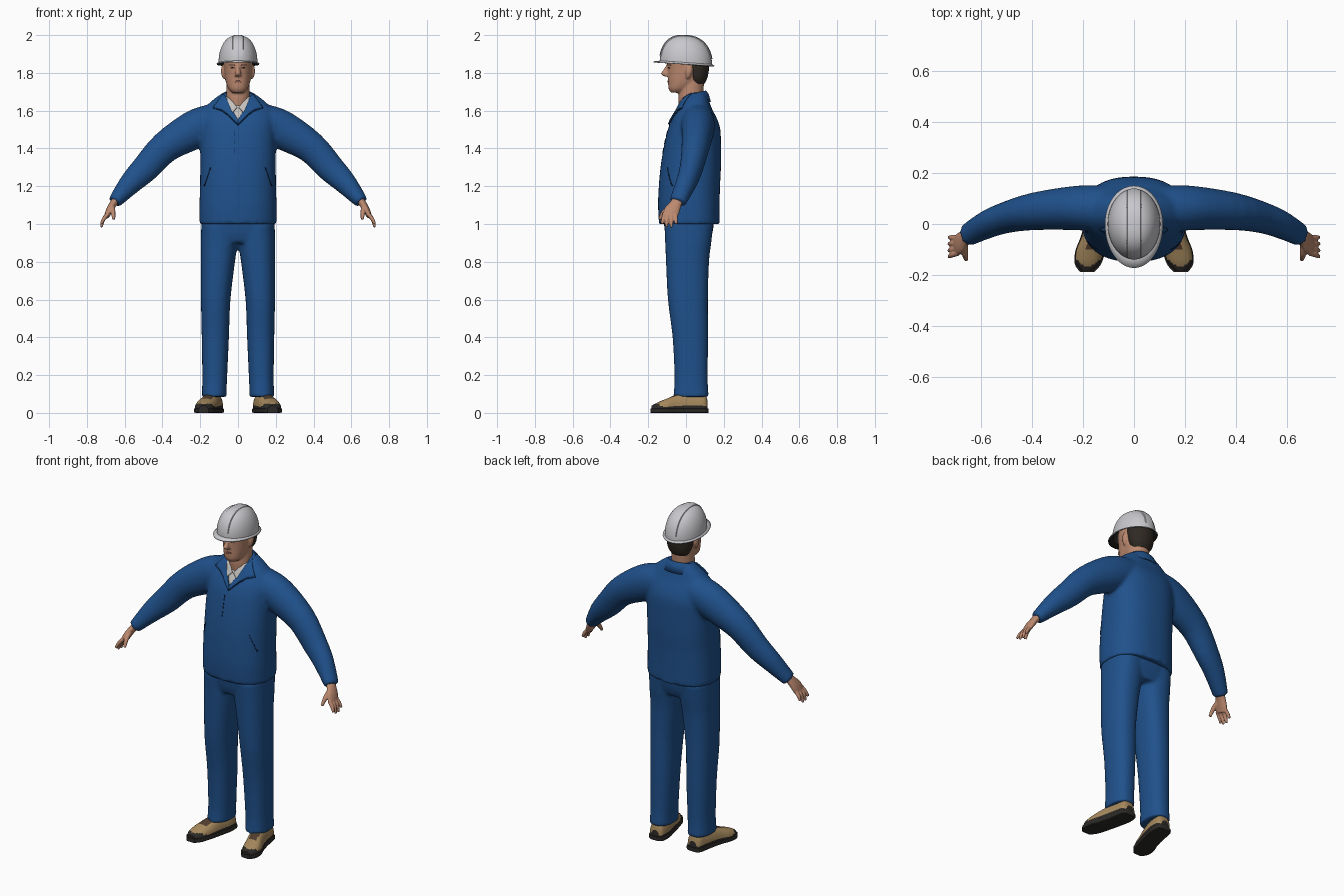
import bpy, bmesh, math
from mathutils import Vector
from mathutils.bvhtree import BVHTree

if "Cube" in bpy.data.objects:
    bpy.data.objects.remove(bpy.data.objects["Cube"])


def mat(name, r, g, b):
    m = bpy.data.materials.new(name)
    m.diffuse_color = (r, g, b, 1)
    m.use_nodes = True
    m.node_tree.nodes["Principled BSDF"].inputs["Base Color"].default_value = m.diffuse_color
    return m


BLUE = mat("work_blue", .014, .082, .26)
SEAM = mat("seam_navy", .004, .02, .07)
SKIN = mat("skin", .50, .25, .16)
LIP = mat("lip", .38, .15, .11)
HAIR = mat("hair_brown", .03, .023, .017)
WHITE = mat("helmet_grey", .58, .58, .61)
DARK = mat("dark_rubber", .025, .023, .02)
TAN = mat("tan_leather", .38, .25, .11)
BROWN = mat("brown_leather", .08, .045, .027)
SHIRT = mat("shirt_white", .55, .53, .51)


def finish(name, bm, mats, angle=40, recalc=True):
    if recalc:
        bmesh.ops.recalc_face_normals(bm, faces=bm.faces)
    me = bpy.data.meshes.new(name)
    bm.to_mesh(me)
    bm.free()
    for m in mats:
        me.materials.append(m)
    me.shade_smooth()
    me.set_sharp_from_angle(angle=math.radians(angle))
    ob = bpy.data.objects.new(name, me)
    bpy.context.collection.objects.link(ob)
    return ob


def blend(ob, voxel, rounds):
    """Fuse overlapping volumes into one smooth skin."""
    r = ob.modifiers.new("fuse", 'REMESH')
    r.mode = 'VOXEL'
    r.voxel_size = voxel
    r.use_smooth_shade = True
    s = ob.modifiers.new("soften", 'SMOOTH')
    s.factor = .5
    s.iterations = rounds


def resample(pts, k):
    """Smooth curve through the stations, k steps per span."""
    out = []
    for i in range(len(pts) - 1):
        p = [pts[max(0, min(len(pts) - 1, i + d))] for d in (-1, 0, 1, 2)]
        for j in range(k):
            t = j / k
            out.append([.5 * (2 * b + (c - a) * t + (2 * a - 5 * b + 4 * c - d) * t * t
                              + (3 * b - a - 3 * c + d) * t ** 3) for a, b, c, d in zip(*p)])
    return out + [list(pts[-1])]


def tube(bm, pts, axis=None, n=32, p=2.0, k=3, side=1):
    """Loft of superellipses; stations are x, y, z, radius a, radius b."""
    pts = resample(pts, k)
    rings = []
    for i, (x, y, z, ra, rb) in enumerate(pts):
        if axis == 'Z':
            A, B = Vector((0, 1, 0)), Vector((1, 0, 0))
        elif axis == 'Y':
            A, B = Vector((0, 0, 1)), Vector((1, 0, 0))
        else:
            T = (Vector(pts[min(i + 1, len(pts) - 1)][:3]) - Vector(pts[max(i - 1, 0)][:3])).normalized()
            A = Vector((0, 1, 0))
            A = (A - T * A.dot(T)).normalized()
            B = T.cross(A)
        ring = []
        for j in range(n):
            c, s = math.cos(j * math.tau / n), math.sin(j * math.tau / n)
            c, s = [math.copysign(abs(v) ** (2 / p), v) for v in (c, s)]
            v = Vector((x, y, z)) + A * ra * c + B * rb * s
            ring.append(bm.verts.new((v.x * side, v.y, v.z)))
        rings.append(ring)
    for a, b in zip(rings, rings[1:]):
        for j in range(n):
            bm.faces.new((a[j], a[j - 1], b[j - 1], b[j]))
    bm.faces.new(rings[0])
    bm.faces.new(rings[-1])


def body(rows):
    return [(0, cy, z, ry, rx) for z, cy, ry, rx in rows]


def surface(ob):
    bpy.context.view_layer.update()
    return BVHTree.FromObject(ob, bpy.context.evaluated_depsgraph_get())


def plate(name, tree, poly, m, lift=.003, thick=.005):
    """Flat outline in x, z laid on the front of a surface."""
    bm = bmesh.new()
    bm.faces.new([bm.verts.new((x, 0, z)) for x, z in poly])
    bmesh.ops.triangulate(bm, faces=bm.faces)
    bmesh.ops.subdivide_edges(bm, edges=bm.edges[:], cuts=5, use_grid_fill=True)
    bm.normal_update()
    for f in bm.faces:
        if f.normal.y > 0:
            f.normal_flip()
    for v in bm.verts:
        hit = tree.ray_cast(Vector((v.co.x, -1, v.co.z)), Vector((0, 1, 0)))[0]
        if hit is None:
            hit = tree.find_nearest(Vector((v.co.x, 0, v.co.z)))[0]
        v.co.y = hit.y - lift
    ob = finish(name, bm, [m], recalc=False)
    s = ob.modifiers.new("thickness", 'SOLIDIFY')
    s.thickness = thick
    s.offset = 0


def oval(cx, cz, rx, rz):
    return [(cx + rx * math.cos(i * math.tau / 10), cz + rz * math.sin(i * math.tau / 10)) for i in range(10)]


# Jacket: torso and both sleeves fused
bm = bmesh.new()
tube(bm, body([(1.0, .017, .16, .204), (1.1, .015, .163, .204), (1.2, .018, .162, .201), (1.3, .025, .16, .2),
               (1.4, .033, .152, .2), (1.5, .043, .139, .2), (1.56, .046, .117, .2), (1.6, .048, .094, .186),
               (1.64, .05, .076, .152), (1.67, .055, .061, .116), (1.695, .06, .046, .08)]), 'Z', 48, 2.4)
for s in (1, -1):
    tube(bm, [(.06, .06, 1.55, .085, .09), (.15, .062, 1.535, .09, .097), (.24, .062, 1.495, .086, .102),
              (.385, .05, 1.407, .074, .084), (.49, .028, 1.295, .062, .074), (.57, .0, 1.215, .055, .06),
              (.655, -.045, 1.115, .045, .036)], n=28, side=s)
jacket = finish("jacket", bm, [BLUE])
blend(jacket, .011, 4)

# Trousers: hips and both legs fused
bm = bmesh.new()
tube(bm, body([(.9, .014, .108, .17), (.95, .015, .125, .193), (1.03, .015, .135, .193)]), 'Z', 40, 2.6)
for s in (1, -1):
    tube(bm, [(.126, .027, .085, .094, .066), (.125, .027, .13, .09, .065), (.123, .027, .2, .088, .066),
              (.12, .023, .4, .094, .072), (.118, .01, .6, .106, .078), (.106, .008, .8, .114, .09),
              (.1, .012, .9, .122, .097), (.1, .015, 1.0, .13, .094)], 'Z', 32, 2.3, side=s)
blend(finish("trousers", bm, [BLUE]), .011, 3)

# Head, neck, nose and ears fused
bm = bmesh.new()
tube(bm, body([(1.695, -.05, .03, .03), (1.715, -.036, .056, .05), (1.75, -.01, .085, .064), (1.79, .005, .101, .071),
               (1.83, .01, .108, .075), (1.87, .01, .11, .077), (1.93, .01, .09, .06)]), 'Z', 36, 2.2)
tube(bm, body([(1.58, .03, .06, .06), (1.67, .025, .066, .063), (1.77, .035, .062, .06)]), 'Z')
tube(bm, body([(1.845, -.092, .01, .009), (1.815, -.105, .016, .012), (1.795, -.112, .022, .016),
               (1.782, -.1, .018, .017)]), 'Z', 16)
for s in (1, -1):
    tube(bm, [(.074, .01, 1.77, .006, .007), (.079, .013, 1.79, .014, .009), (.081, .016, 1.815, .019, .009),
              (.079, .018, 1.838, .01, .007)], 'Z', 16, side=s)
head = finish("head", bm, [SKIN])
blend(head, .006, 3)

# Hair at the back of the head
bm = bmesh.new()
tube(bm, body([(1.74, .062, .034, .05), (1.765, .06, .05, .067), (1.8, .057, .062, .076),
               (1.84, .053, .07, .08), (1.88, .05, .07, .078)]), 'Z')
finish("hair", bm, [HAIR])

# Facial features
face = surface(head)
for s, side in ((1, "left"), (-1, "right")):
    plate(side + "_eye", face, oval(.03 * s, 1.826, .011, .004), HAIR, .001, .003)
    plate(side + "_eyebrow", face, oval(.032 * s, 1.842, .018, .003), BROWN, .001, .003)
plate("lips", face, oval(0, 1.754, .023, .005), LIP, .001, .003)

# Shirt, lapels and stitched details on the jacket front
front = surface(jacket)
plate("shirt", front, [(-.07, 1.675), (.07, 1.675), (.008, 1.545), (-.008, 1.545)], SHIRT, .002, .004)
for s, side in ((1, "left"), (-1, "right")):
    plate(side + "_shirt_collar", front, [(.066 * s, 1.675), (.04 * s, 1.665), (.004 * s, 1.615), (.03 * s, 1.59)],
          SHIRT, .009, .005)
    plate(side + "_lapel", front, [(.078 * s, 1.69), (.132 * s, 1.615), (.085 * s, 1.603), (.05 * s, 1.578),
                                   (0, 1.528), (0, 1.55), (.03 * s, 1.60), (.055 * s, 1.66)], BLUE, .007, .008)
    plate(side + "_lapel_edge", front, [(.132 * s, 1.613), (.085 * s, 1.601), (.05 * s, 1.576), (0, 1.526),
                                        (0, 1.522), (.052 * s, 1.573), (.087 * s, 1.598)], SEAM, .002, .003)
    plate(side + "_pocket_slit", front, [(.143 * s, 1.3), (.147 * s, 1.3), (.181 * s, 1.2), (.177 * s, 1.2)],
          SEAM, .001, .003)
for i in range(3):
    z = 1.495 - i * .045
    plate("placket_stitch", front, [(-.022, z), (-.018, z), (-.018, z - .03), (-.022, z - .03)], SEAM, .001, .003)

# Turned-down collar around the neck
bm = bmesh.new()
rows = []
for i in range(33):
    t = (i - 16) / 16
    a = math.radians(132 * t)
    drop = .045 * abs(t) ** 2.5
    rows.append([bm.verts.new((rx * math.sin(a), .042 + ry * math.cos(a), z - drop))
                 for rx, ry, z in ((.072, .058, 1.685), (.078, .064, 1.706), (.094, .077, 1.69), (.118, .09, 1.648))])
for a, b in zip(rows, rows[1:]):
    for j in range(3):
        bm.faces.new((a[j], a[j + 1], b[j + 1], b[j]))
finish("collar", bm, [BLUE], 60).modifiers.new("thickness", 'SOLIDIFY').thickness = .006

# Helmet shell with brim; the inside is dark
RX, RY, N = .103, .138, 64
bm = bmesh.new()
base = lambda y: 1.851 - .07 * y
rings = []
for step in range(-1, 15):
    ring = []
    for j in range(N):
        c, s = math.cos(j * math.tau / N), math.sin(j * math.tau / N)
        if step < 0:
            x, y, h = .114 * c, (.15 if s > 0 else .172) * s, -.002
        else:
            t = step / 15 * math.pi / 2
            r = math.cos(t) ** .8
            x, y, h = RX * r * c, RY * r * s, .004 + .143 * math.sin(t)
        ring.append(bm.verts.new((x, y, base(y) + h)))
    rings.append(ring)
for a, b in zip(rings, rings[1:]):
    for j in range(N):
        bm.faces.new((a[j - 1], a[j], b[j], b[j - 1]))
top = bm.verts.new((0, 0, 1.998))
for j in range(N):
    bm.faces.new((rings[-1][j - 1], rings[-1][j], top))
sol = finish("helmet", bm, [WHITE, DARK], 35, recalc=False).modifiers.new("shell", 'SOLIDIFY')
sol.thickness = .006
sol.offset = -1
sol.material_offset = 1

# Raised rib over the helmet crown
bm = bmesh.new()
rows = []
for i in range(33):
    t = math.pi * (.06 + .88 * i / 32)
    row = []
    for u, k in ((-1, .97), (-.85, 1.025), (0, 1.03), (.85, 1.025), (1, .97)):
        x = .03 * u
        fall = math.sqrt(1 - (x / RX) ** 2)
        y = RY * k * math.copysign(abs(math.cos(t)) ** .8, math.cos(t)) * fall
        row.append(bm.verts.new((x, y, base(y) + .004 + .143 * (1 + (k - 1) * .7) * math.sin(t) * fall ** .6)))
    rows.append(row)
for a, b in zip(rows, rows[1:]):
    for j in range(4):
        bm.faces.new((a[j], b[j], b[j + 1], a[j + 1]))
finish("helmet_rib", bm, [WHITE], 30, recalc=False)

for s, side in ((1, "left"), (-1, "right")):
    # Hand: palm, four fingers and thumb fused
    bm = bmesh.new()
    tube(bm, [(.635, -.038, 1.14, .028, .022), (.662, -.055, 1.105, .032, .02), (.682, -.075, 1.07, .042, .018),
              (.695, -.085, 1.04, .038, .014)], n=20, side=s)
    for y0, y1, z in ((-.055, -.052, 1.0), (-.075, -.078, .982), (-.096, -.104, .984), (-.114, -.128, 1.0)):
        tube(bm, [(.688, y0, 1.055, .011, .011), (.712, (y0 + y1) / 2, 1.025, .0105, .0105),
                  (.724, y1, z, .007, .007)], n=12, side=s)
    tube(bm, [(.665, -.075, 1.095, .015, .015), (.662, -.115, 1.065, .013, .013), (.657, -.14, 1.025, .008, .008)],
         n=12, side=s)
    blend(finish(side + "_hand", bm, [SKIN]), .004, 2)

    # Shoe upper, with dark welt and toe guard and a brown tongue
    rows = [(.115, .125, .06, .025), (.1, .126, .1, .044), (.05, .13, .105, .051), (0, .14, .106, .051),
            (-.05, .153, .097, .052), (-.1, .17, .076, .055), (-.15, .18, .056, .048), (-.182, .183, .038, .024)]
    bm = bmesh.new()
    tube(bm, [(cx, y, .02, h - .02, w) for y, cx, h, w in rows], 'Y', 40, 2.4, 5, s)
    for v in bm.verts:
        v.co.z = max(v.co.z, .018)
    bmesh.ops.recalc_face_normals(bm, faces=bm.faces)
    for f in bm.faces:
        c = f.calc_center_median()
        mid = .14 - c.y * .26
        if c.z < .034 or (c.y < -.145 and c.z < .048):
            f.material_index = 1
        elif -.095 < c.y < -.01 and abs(abs(c.x) - mid) < .026 and f.normal.z > .4:
            f.material_index = 2
    finish(side + "_shoe", bm, [TAN, DARK, BROWN])

    # Sole
    bm = bmesh.new()
    tube(bm, [(cx, y * 1.035, .012, .012, w + .004) for y, cx, h, w in rows], 'Y', 32, 7, 4, s)
    finish(side + "_sole", bm, [DARK])
